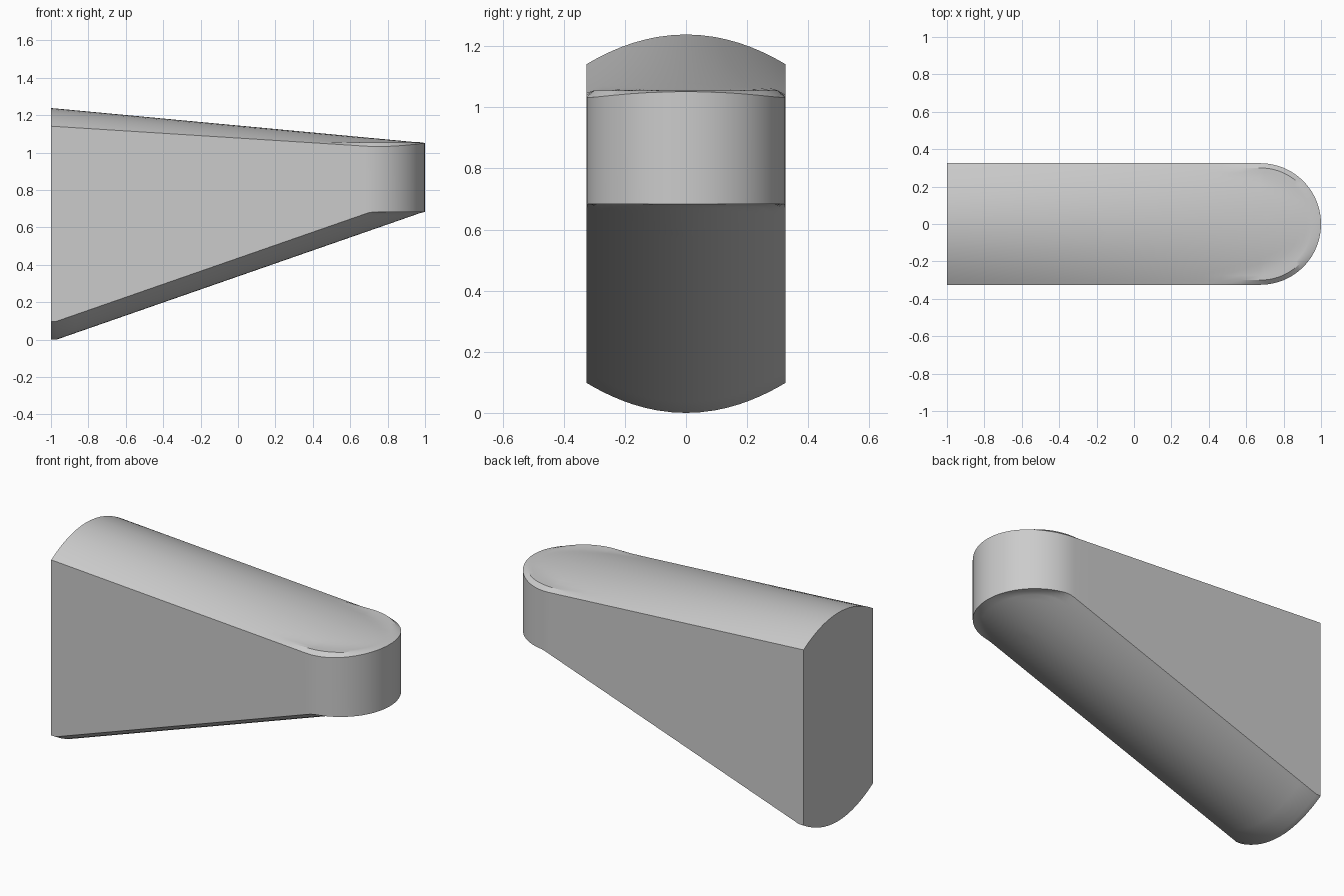
import bpy, bmesh, math

cube = bpy.data.objects.get("Cube")
if cube:
    bpy.data.objects.remove(cube, do_unlink=True)

R = 0.325            # half width and nose radius
NOSE = 1 - R         # centre of the round nose
CHAMFER = 0.025
INSETS = [0, CHAMFER, 0.05, 0.08, 0.115, 0.15, 0.19, 0.23, 0.28, R]
SIDE = [-1, -0.97] + [-0.97 + (NOSE + 0.97) * i / 16 for i in range(1, 16)]
ARC = 40


def top_z(x, y, inset):
    """Tapering crowned top, with a chamfer around the nose."""
    crown = (0.097 - 0.03 * (x + 1)) * (y / R) ** 2
    roof = 1.238 - 0.0935 * (x + 1) - crown
    return max(roof, 1.03 + min(inset, CHAMFER))


def bottom_z(x, y, inset):
    """Sloping rounded belly, level along the nose rim."""
    belly = 0.348 * max(x + 0.97, 0) + 0.098 * (y / R) ** 2
    return min(belly, 0.683)


def outline(inset):
    """U-shaped plan outline, moved inwards."""
    r = R - inset
    right = [(x, -r) for x in SIDE]
    nose = []
    for i in range(ARC + 1):
        a = math.pi * (i / ARC - 0.5)
        nose.append((NOSE + r * math.cos(a), r * math.sin(a)))
    return right + nose + [(x, r) for x in reversed(SIDE)]


def bridge(bm, first, second):
    for i in range(len(first) - 1):
        bm.faces.new((first[i], first[i + 1], second[i + 1], second[i]))


bm = bmesh.new()
skins = []
for height in (top_z, bottom_z):
    loops = [[bm.verts.new((x, y, height(x, y, d))) for x, y in outline(d)]
             for d in INSETS]
    for outer, inner in zip(loops, loops[1:]):
        bridge(bm, outer, inner)
    skins.append(loops)

# Side wall and flat back end
top, bottom = skins
bridge(bm, bottom[0], top[0])
across_top = [l[0] for l in top] + [l[-1] for l in reversed(top[:-1])]
across_bottom = [l[0] for l in bottom] + [l[-1] for l in reversed(bottom[:-1])]
bm.faces.new(across_top + across_bottom[::-1])

bmesh.ops.remove_doubles(bm, verts=bm.verts, dist=0.0001)
bmesh.ops.recalc_face_normals(bm, faces=bm.faces)
mesh = bpy.data.meshes.new("tapered_body")
bm.to_mesh(mesh)
bm.free()
body = bpy.data.objects.new("tapered_body", mesh)
bpy.context.collection.objects.link(body)

# Plain grey
grey = bpy.data.materials.new("plain_grey")
grey.use_nodes = True
colour = (0.6, 0.6, 0.6, 1)
grey.diffuse_color = colour
grey.node_tree.nodes["Principled BSDF"].inputs["Base Color"].default_value = colour
mesh.materials.append(grey)

bpy.ops.object.select_all(action="DESELECT")
body.select_set(True)
bpy.context.view_layer.objects.active = body
bpy.ops.object.shade_smooth_by_angle(angle=math.radians(30))
